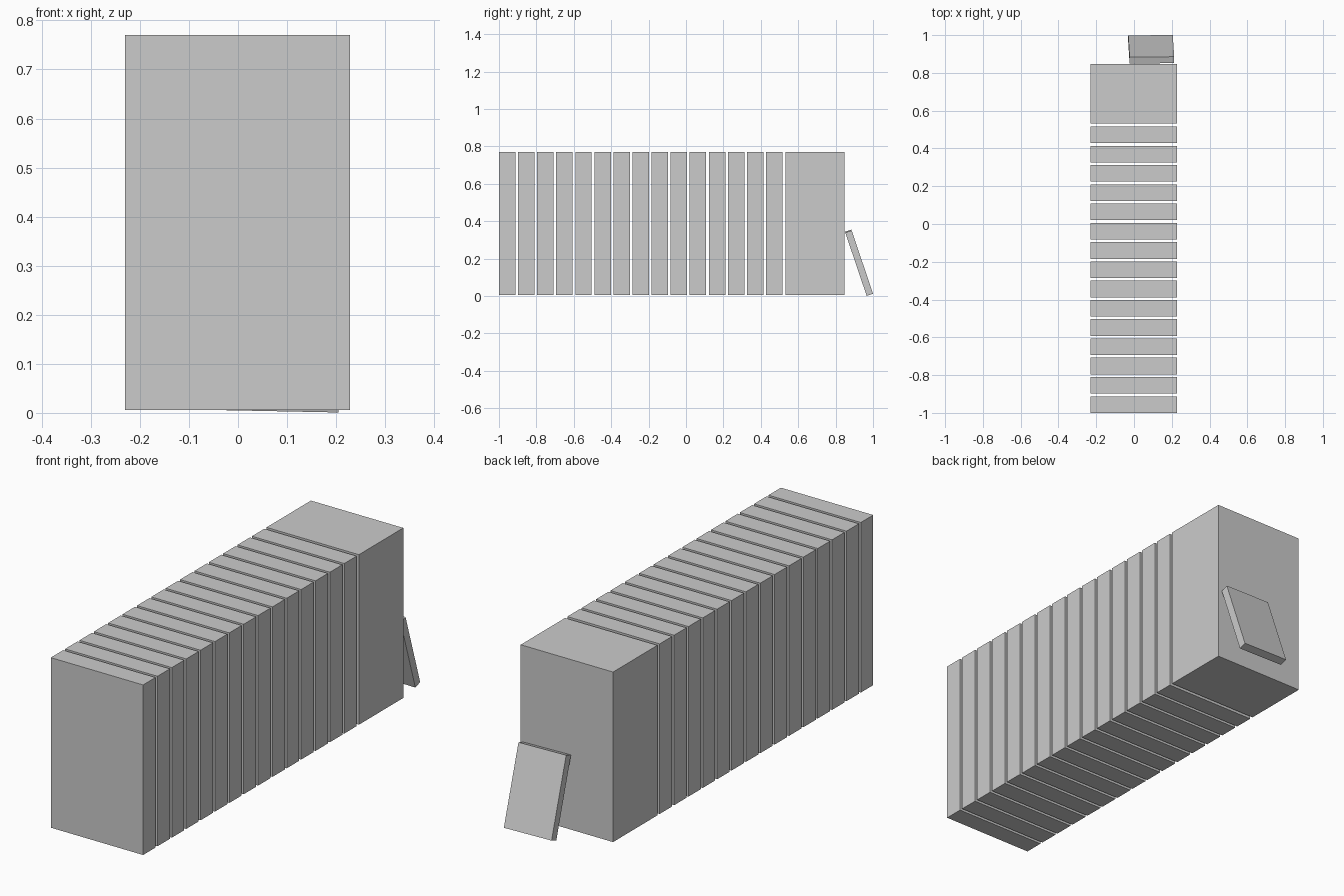
import bpy
from math import radians
from mathutils import Matrix

if "Cube" in bpy.data.objects:
    bpy.data.objects.remove(bpy.data.objects["Cube"])


def box(name, size, centre, rotation=Matrix.Identity(4)):
    bpy.ops.mesh.primitive_cube_add(size=1)
    obj = bpy.context.object
    obj.name = name
    obj.data.transform(Matrix.Diagonal((*size, 1)))
    obj.matrix_world = Matrix.Translation(centre) @ rotation
    return obj


WIDTH, HEIGHT = 0.459, 0.764
MID_X, MID_Z = -0.001, 0.388

# Row of fifteen evenly spaced upright slabs
PITCH, THICK = 0.102, 0.088
for i in range(15):
    y = -1 + THICK / 2 + i * PITCH
    box(f"upright_slab_{i + 1:02d}", (WIDTH, THICK, HEIGHT), (MID_X, y, MID_Z))

# Thick block closing the row at the back
box("end_block", (WIDTH, 0.315, HEIGHT), (MID_X, 0.6895, MID_Z))

# Small panel leaning on the end block, slightly skewed
lean = Matrix.Rotation(radians(18.7), 4, 'X') @ Matrix.Rotation(radians(1.2), 4, 'Y')
box("leaning_panel", (0.236, 0.036, 0.357), (0.091, 0.925, 0.178), lean)
